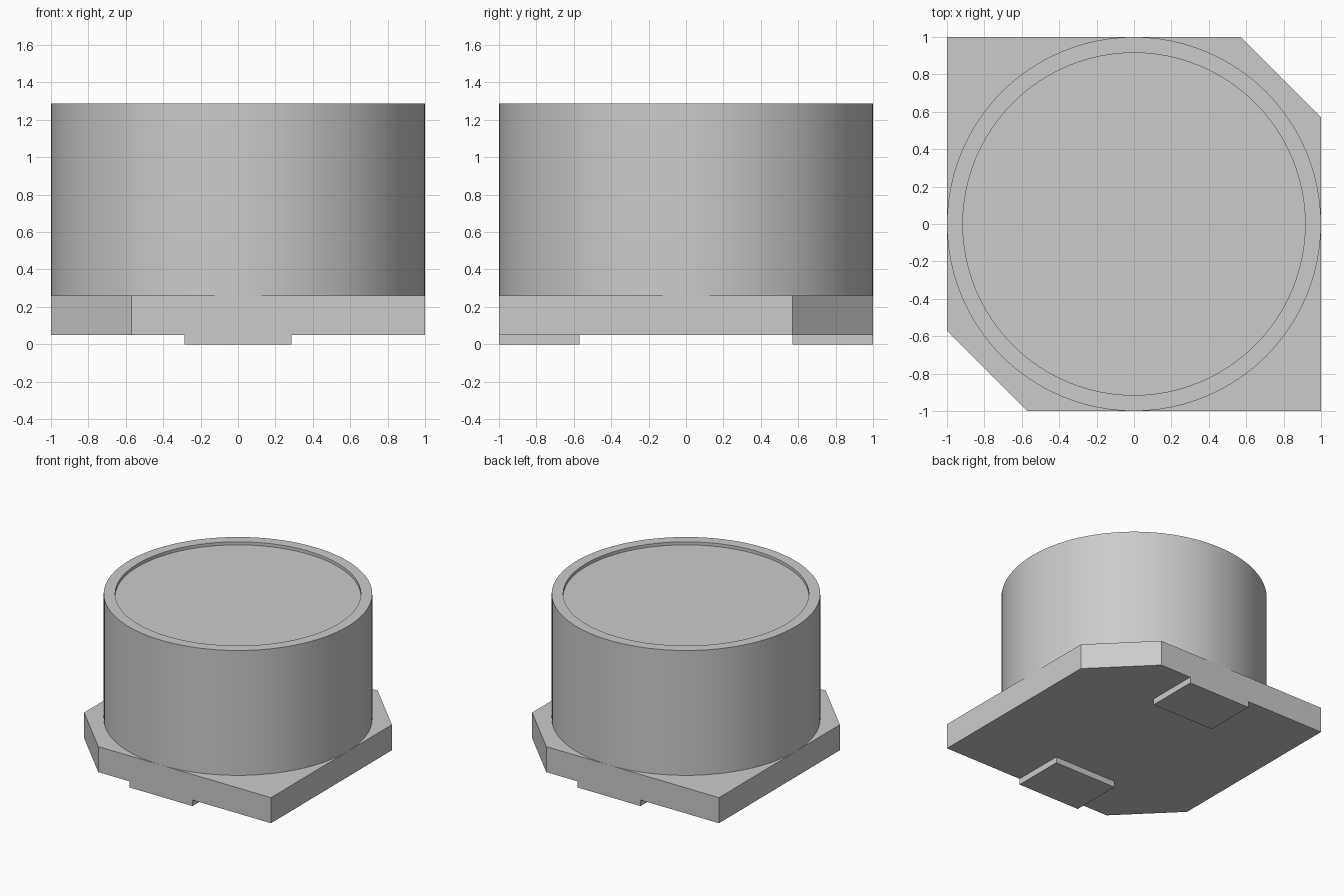
import bpy, bmesh, math

cube = bpy.data.objects.get("Cube")
if cube:
    bpy.data.objects.remove(cube, do_unlink=True)

grey = bpy.data.materials.new("plain grey")
grey.use_nodes = True
GREY = (0.6, 0.6, 0.6, 1)
grey.diffuse_color = GREY
grey.node_tree.nodes["Principled BSDF"].inputs["Base Color"].default_value = GREY


def make_object(name, bm):
    bmesh.ops.recalc_face_normals(bm, faces=bm.faces)
    mesh = bpy.data.meshes.new(name)
    bm.to_mesh(mesh)
    bm.free()
    mesh.materials.append(grey)
    obj = bpy.data.objects.new(name, mesh)
    bpy.context.collection.objects.link(obj)
    return obj


def prism(name, outline, z0, z1):
    """Extrude a flat outline from z0 up to z1."""
    bm = bmesh.new()
    face = bm.faces.new([bm.verts.new((x, y, z0)) for x, y in outline])
    top = bmesh.ops.extrude_face_region(bm, geom=[face])["geom"]
    verts = [v for v in top if isinstance(v, bmesh.types.BMVert)]
    bmesh.ops.translate(bm, verts=verts, vec=(0, 0, z1 - z0))
    return make_object(name, bm)


BASE_Z, BODY_Z, TOP_Z = 0.05, 0.26, 1.286
CUT = 0.57

# Square base with two opposite corners cut off
prism("base_plate", [(-CUT, -1), (1, -1), (1, CUT), (CUT, 1), (-1, 1), (-1, -CUT)],
      BASE_Z, BODY_Z)

# Contact pads under the front and back edges
for name, side in (("front_pad", -1), ("back_pad", 1)):
    prism(name, [(-0.286, side), (0.286, side), (0.286, side * CUT), (-0.286, side * CUT)],
          0, BASE_Z)

# Round body with a shallow recess in its top
SIDES = 96
circle = [(math.cos(2 * math.pi * i / SIDES), math.sin(2 * math.pi * i / SIDES))
          for i in range(SIDES)]
body = prism("round_body", circle, BODY_Z, TOP_Z)
bm = bmesh.new()
bm.from_mesh(body.data)
cap = max(bm.faces, key=lambda f: f.calc_center_median().z)
bmesh.ops.inset_region(bm, faces=[cap], thickness=0.085)
floor = bmesh.ops.extrude_face_region(bm, geom=[cap])["geom"]
bmesh.ops.delete(bm, geom=[cap] if cap.is_valid else [], context="FACES_ONLY")
bmesh.ops.translate(bm, verts=[v for v in floor if isinstance(v, bmesh.types.BMVert)],
                    vec=(0, 0, -0.025))
bmesh.ops.recalc_face_normals(bm, faces=bm.faces)
bm.to_mesh(body.data)
bm.free()

# Smooth the round walls, keep the rims sharp
bpy.ops.object.select_all(action="DESELECT")
body.select_set(True)
bpy.context.view_layer.objects.active = body
bpy.ops.object.shade_smooth_by_angle(angle=math.radians(30))
